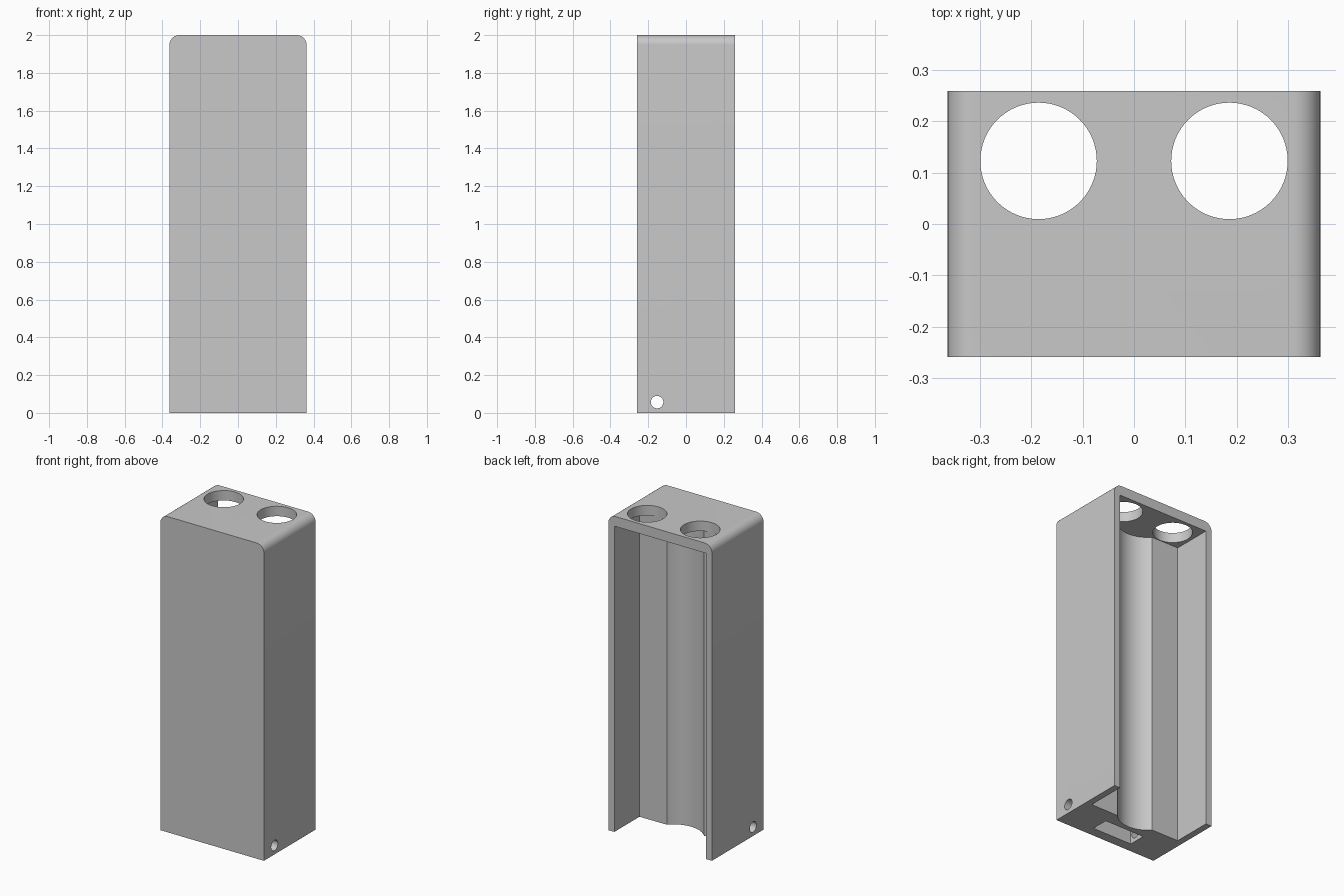
import bpy, bmesh
from math import sin, cos, radians
from mathutils import Matrix, Vector

cube = bpy.data.objects.get("Cube")
if cube:
    bpy.data.objects.remove(cube, do_unlink=True)

W, D, H = 0.363, 0.259, 2.0      # half width, half depth, height
WALL_X, BACK_Y, CEILING = 0.321, 0.007, 1.937
HOLE_Y = 0.123                   # shared centre line of holes and groove

grey = bpy.data.materials.new("plain grey")
grey.use_nodes = True
colour = (0.58, 0.58, 0.58, 1)
grey.diffuse_color = colour
grey.node_tree.nodes["Principled BSDF"].inputs["Base Color"].default_value = colour


def arc(cx, cy, r, start, end, steps):
    angles = [radians(start + (end - start) * i / steps) for i in range(steps + 1)]
    return [(cx + r * cos(a), cy + r * sin(a)) for a in angles]


def prism(name, outline, low, high, axis="Z"):
    """Extrude a closed outline along the z, x or y axis."""
    place = {"Z": lambda a, b: (a, b, low),
             "X": lambda a, b: (low, a, b),
             "Y": lambda a, b: (a, low, b)}[axis]
    step = Vector([(high - low) * (axis == k) for k in "XYZ"])
    bm = bmesh.new()
    face = bm.faces.new([bm.verts.new(place(a, b)) for a, b in outline])
    out = bmesh.ops.extrude_face_region(bm, geom=[face])
    verts = [v for v in out["geom"] if isinstance(v, bmesh.types.BMVert)]
    bmesh.ops.translate(bm, verts=verts, vec=step)
    bmesh.ops.recalc_face_normals(bm, faces=bm.faces)
    mesh = bpy.data.meshes.new(name)
    bm.to_mesh(mesh)
    bm.free()
    mesh.materials.append(grey)
    obj = bpy.data.objects.new(name, mesh)
    bpy.context.collection.objects.link(obj)
    return obj


def rectangle(x0, x1, y0, y1):
    return [(x0, y0), (x1, y0), (x1, y1), (x0, y1)]


def circle(cx, cy, r):
    return arc(cx, cy, r, 0, 360, 64)[:-1]


# Outer shell with rounded upper side edges
R = 0.052
outline = ([(-W, 0), (W, 0)] + arc(W - R, H - R, R, 0, 90, 12)
           + arc(R - W, H - R, R, 90, 180, 12))
case = prism("case_body", outline, -D, D, "Y")

# Open compartment with a shallow round groove down its inner wall
groove = arc(0, HOLE_Y, 0.175, -42, -138, 32)
groove = [(x, min(y, BACK_Y)) for x, y in groove]
compartment = ([(WALL_X, D + 0.1), (WALL_X, BACK_Y)] + groove
               + [(-WALL_X, BACK_Y), (-WALL_X, D + 0.1)])
cutters = [prism("compartment_cutter", compartment, -0.1, CEILING)]

# Two round openings through the top
for side in (-1, 1):
    cutters.append(prism("top_hole_cutter", circle(side * 0.186, HOLE_Y, 0.1135),
                         CEILING - 0.1, H + 0.1))

# Slot in the underside, and the cross hole that meets it
cutters.append(prism("slot_cutter", rectangle(-0.139, 0.139, -0.195, -0.086), -0.1, 0.12))
cutters.append(prism("cross_hole_cutter", circle(-0.153, 0.057, 0.033), -W - 0.1, W + 0.1, "X"))

bpy.ops.object.select_all(action="DESELECT")
bpy.context.view_layer.objects.active = case
case.select_set(True)
for cutter in cutters:
    cutter.hide_render = True
    cut = case.modifiers.new("cut", "BOOLEAN")
    cut.operation = "DIFFERENCE"
    cut.solver = "EXACT"
    cut.object = cutter
    bpy.ops.object.modifier_apply(modifier=cut.name)
    bpy.data.objects.remove(cutter, do_unlink=True)

bpy.ops.object.shade_smooth_by_angle(angle=radians(30))
